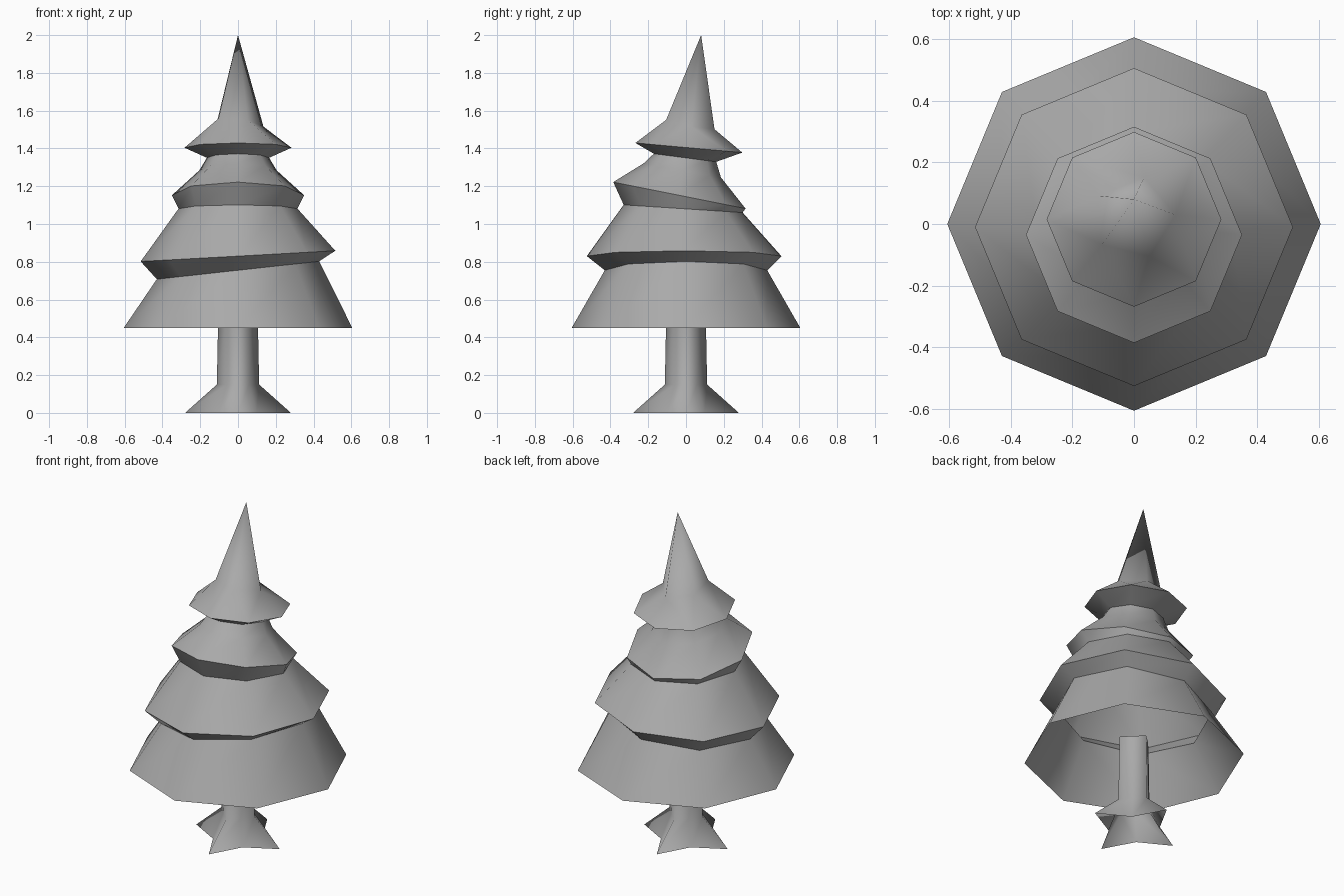
import bpy, bmesh
from math import sin, cos, radians

cube = bpy.data.objects.get("Cube")
if cube:
    bpy.data.objects.remove(cube, do_unlink=True)

grey = bpy.data.materials.new("plain grey")
grey.use_nodes = True
grey.diffuse_color = (0.4, 0.4, 0.4, 1)
grey.node_tree.nodes["Principled BSDF"].inputs["Base Color"].default_value = grey.diffuse_color


def ring(bm, sides, radius, z, tilt_x=0, tilt_y=0, cy=0, turn=0, notch=1):
    """Closed loop of vertices on a tilted plane; odd vertices scaled by notch."""
    verts = []
    for i in range(sides):
        a = radians(turn + 360 * i / sides)
        r = radius * (notch if i % 2 else 1)
        x, y = r * cos(a), cy + r * sin(a)
        verts.append(bm.verts.new((x, y, z + tilt_x * x + tilt_y * y)))
    return verts


def loop_edges(bm, verts):
    pairs = zip(verts, verts[1:] + verts[:1])
    return [bm.edges.get(p) or bm.edges.new(p) for p in pairs]


def skin(bm, low, high):
    for i in range(len(low)):
        j = (i + 1) % len(low)
        bm.faces.new((low[i], low[j], high[j], high[i]))


def finish(bm, name):
    bmesh.ops.recalc_face_normals(bm, faces=bm.faces)
    for f in bm.faces:
        f.smooth = True
    mesh = bpy.data.meshes.new(name)
    bm.to_mesh(mesh)
    bm.free()
    mesh.materials.append(grey)
    obj = bpy.data.objects.new(name, mesh)
    bpy.context.collection.objects.link(obj)
    return obj


# Foliage: one hollow zigzag skin of tilted octagons
# radius, height, tilt along x, tilt along y, centre y, crease
tiers = [
    (0.605, 0.45, 0, 0, 0, True),
    (0.43, 0.755, 0.11, 0, 0, True),
    (0.515, 0.83, 0.055, 0, -0.01, True),
    (0.315, 1.08, 0, -0.065, -0.015, True),
    (0.35, 1.145, 0, -0.2, -0.035, True),
    (0.205, 1.28, 0, -0.18, -0.02, False),
    (0.165, 1.35, 0, -0.13, -0.005, True),
    (0.283, 1.405, 0, -0.09, 0.015, True),
]
bm = bmesh.new()
loops = [ring(bm, 8, r, z, tx, ty, cy) for r, z, tx, ty, cy, _ in tiers]
for low, high in zip(loops, loops[1:]):
    skin(bm, low, high)

# Five-sided leaning spire joined to the top tier
spire = ring(bm, 5, 0.135, 1.535, -0.1, -0.2, 0.02, turn=4)
bmesh.ops.bridge_loops(bm, edges=loop_edges(bm, loops[-1]) + loop_edges(bm, spire))
tip = bm.verts.new((0, 0.08, 2))
for a, b in zip(spire, spire[1:] + spire[:1]):
    bm.faces.new((a, b, tip))

# Hard edges around the rims and necks
for verts, tier in zip(loops, tiers):
    if tier[-1]:
        for e in loop_edges(bm, verts):
            e.smooth = False
finish(bm, "foliage")

# Trunk: open tube flaring into four pointed roots
bm = bmesh.new()
sections = [
    ring(bm, 8, 0.28, 0, notch=0.5),
    ring(bm, 8, 0.112, 0.15, notch=0.74),
    ring(bm, 8, 0.104, 0.55, notch=0.74),
]
for low, high in zip(sections, sections[1:]):
    skin(bm, low, high)
finish(bm, "trunk")
